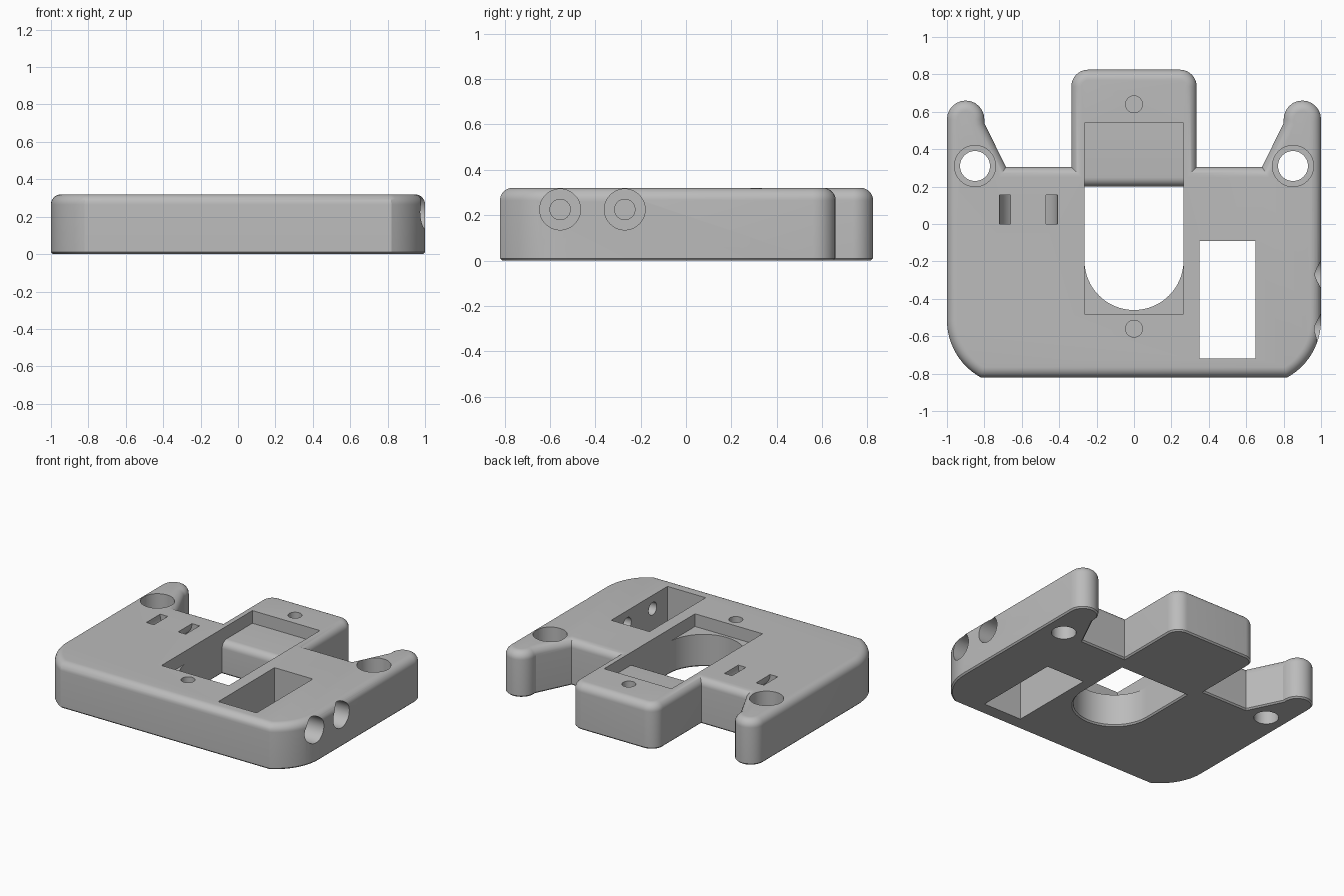
import bpy, bmesh, math
from mathutils import Matrix, Vector

cube = bpy.data.objects.get("Cube")
if cube:
    bpy.data.objects.remove(cube, do_unlink=True)

HEIGHT, ROUND, CHAMFER = 0.32, 0.055, 0.01

grey = bpy.data.materials.new("plain grey")
grey.use_nodes = True
COLOUR = (0.5, 0.5, 0.5, 1)
grey.diffuse_color = COLOUR
grey.node_tree.nodes["Principled BSDF"].inputs["Base Color"].default_value = COLOUR


def arc(cx, cy, r, start, end, steps=12):
    """Points along an arc, angles in degrees."""
    angles = [math.radians(start + (end - start) * i / steps) for i in range(steps + 1)]
    return [(cx + r * math.cos(a), cy + r * math.sin(a)) for a in angles]


def inset(points, distance):
    """Move a counter-clockwise outline inwards with mitred corners."""
    result = []
    for i, point in enumerate(points):
        p = Vector(point)
        a = (p - Vector(points[i - 1])).normalized()
        b = (Vector(points[(i + 1) % len(points)]) - p).normalized()
        na, nb = Vector((-a.y, a.x)), Vector((-b.y, b.x))
        result.append(p + (na + nb) * distance / (1 + na.dot(nb)))
    return result


def loft(name, points, levels, matrix=None):
    """Solid through copies of an outline; levels hold (height, inset)."""
    bm = bmesh.new()
    rings = [[bm.verts.new((p[0], p[1], z)) for p in inset(points, d)] for z, d in levels]
    bm.faces.new(rings[0][::-1])
    bm.faces.new(rings[-1])
    for low, high in zip(rings, rings[1:]):
        for i in range(len(points)):
            bm.faces.new((low[i - 1], low[i], high[i], high[i - 1]))
    if matrix:
        bm.transform(matrix)
    bmesh.ops.recalc_face_normals(bm, faces=bm.faces)
    mesh = bpy.data.meshes.new(name)
    bm.to_mesh(mesh)
    bm.free()
    mesh.materials.append(grey)
    obj = bpy.data.objects.new(name, mesh)
    bpy.context.collection.objects.link(obj)
    return obj


def circle(x, y, r):
    return arc(x, y, r, 0, 360, 48)[:-1]


def rectangle(x0, x1, y0, y1):
    return [(x0, y0), (x1, y0), (x1, y1), (x0, y1)]


# Body outline: right half, then its mirror image
half = arc(0.65, -0.514, 0.35, -61, 0)
half += arc(0.9, 0.56, 0.1, 0, 180)
half += [(0.8, 0.54), (0.685, 0.305), (0.335, 0.305)]
half += arc(0.245, 0.735, 0.09, 0, 90)
outline = half + [(-x, y) for x, y in reversed(half)]

# Body with a chamfered bottom rim and a rounded top rim
levels = [(0, CHAMFER), (CHAMFER, 0)]
levels += [(HEIGHT - ROUND + z, ROUND - x) for x, z in arc(0, 0, ROUND, 0, 90, 8)]
body = loft("mounting_plate", outline, levels)

cutters = []


def cut(*args):
    cutters.append(loft("cutter", *args))


# Central pocket with a rounded shelf edge (side profile swept across x)
sweep_x = Matrix(((0, 0, 1, 0), (1, 0, 0, 0), (0, 1, 0, 0), (0, 0, 0, 1)))
FLOOR, EDGE = 0.23, 0.05
profile = [(-0.48, FLOOR), (0.1, FLOOR), (0.1, FLOOR - EDGE)]
profile += arc(0.2 + EDGE, FLOOR - EDGE, EDGE, 180, 90, 8)
profile += [(0.54, FLOOR), (0.54, 0.4), (-0.48, 0.4)]
cut(profile, [(-0.265, 0), (0.265, 0)], sweep_x)

# Round-ended through opening with a chamfered lower rim
opening = arc(0, -0.195, 0.265, 180, 360, 32) + [(0.265, 0.2), (-0.265, 0.2)]
cut(opening, [(-CHAMFER, -2 * CHAMFER), (CHAMFER, 0), (0.25, 0)])

# Rectangular through window
cut(rectangle(0.35, 0.65, -0.72, -0.09), [(-0.1, 0), (0.4, 0)])

# Counterbored holes in the two arms
for side in (-1, 1):
    cut(circle(side * 0.85, 0.31, 0.08), [(-0.1, 0), (0.4, 0)])
    cut(circle(side * 0.85, 0.31, 0.11), [(0.1, 0), (0.4, 0)])

# Blind screw holes in front of and behind the pocket
for y in (-0.56, 0.64):
    cut(circle(0, y, 0.045), [(0.1, 0), (0.4, 0)])

# Stepped holes from the side into the window
for y in (-0.555, -0.27):
    cut(circle(y, 0.225, 0.045), [(0.6, 0), (1.1, 0)], sweep_x)
    cut(circle(y, 0.225, 0.09), [(0.8, 0), (1.1, 0)], sweep_x)

# Curved strap tunnel joining the two slots
tunnel = arc(0, 0, 0.155, 170, 370, 32) + arc(0, 0, 0.095, 370, 170, 32)
across_y = Matrix(((1, 0, 0, -0.565), (0, 0, 1, 0), (0, 1, 0, HEIGHT), (0, 0, 0, 1)))
cut(tunnel, [(0, 0), (0.155, 0)], across_y)

# Carve the body and remove the cutters
bpy.context.view_layer.objects.active = body
body.select_set(True)
for cutter in cutters:
    cutter.hide_render = True
    modifier = body.modifiers.new("cut", 'BOOLEAN')
    modifier.operation = 'DIFFERENCE'
    modifier.solver = 'EXACT'
    modifier.object = cutter
    bpy.ops.object.modifier_apply(modifier=modifier.name)
    bpy.data.objects.remove(cutter, do_unlink=True)

bpy.ops.object.shade_smooth_by_angle(angle=math.radians(25))
